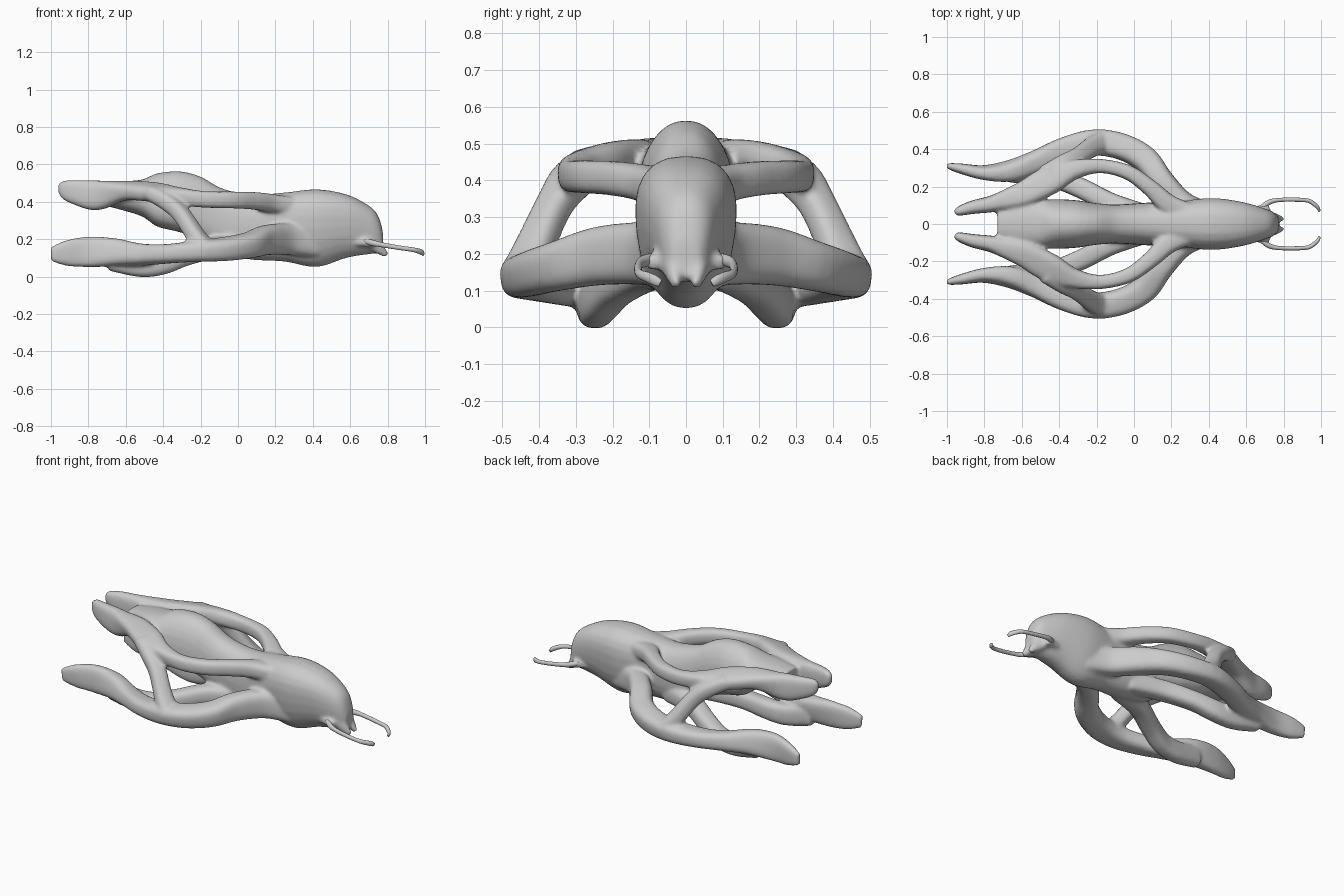
import bpy, bmesh, math
from mathutils import Vector

N = 24  # points around each limb


def spline(rows, steps=5):
    """Catmull-Rom through rows of (x, y, z, half_width, half_height, roll)."""
    out = []
    for i in range(len(rows) - 1):
        p = [rows[max(i - 1, 0)], rows[i], rows[i + 1], rows[min(i + 2, len(rows) - 1)]]
        for s in range(steps):
            t = s / steps
            out.append([0.5 * (2 * b + (c - a) * t + (2 * a - 5 * b + 4 * c - d) * t * t
                               + (3 * b - a - 3 * c + d) * t ** 3) for a, b, c, d in zip(*p)])
    out.append(list(rows[-1]))
    return out


def loft(bm, rows, side=1, upright=False, power=0.7):
    """Closed tube swept along the rows; upright ones use the last value as top-heaviness."""
    pts = spline(rows)
    pos = [Vector(p[:3]) for p in pts]
    rings = []
    for i, p in enumerate(pts):
        t = (pos[min(i + 1, len(pos) - 1)] - pos[max(i - 1, 0)]).normalized()
        roll, pear = p[5], 0
        if upright:
            t, roll, pear = Vector((-1, 0, 0)), 0, p[5]
        s = t.cross(Vector((0, 0, 1))).normalized()
        u = s.cross(t)
        c, n = math.cos(roll), math.sin(roll)
        s, u = s * c + u * n, u * c - s * n
        ring = []
        for k in range(N):
            a = 2 * math.pi * k / N
            ca, sa = math.cos(a), math.sin(a)
            v = (pos[i] + s * p[3] * (1 + pear * sa) * math.copysign(abs(ca) ** power, ca)
                 + u * p[4] * math.copysign(abs(sa) ** power, sa))
            ring.append(bm.verts.new((v.x, v.y * side, v.z)))
        rings.append(ring)
    for a, b in zip(rings, rings[1:]):
        for k in range(N):
            bm.faces.new((a[k], a[(k + 1) % N], b[(k + 1) % N], b[k]))
    bm.faces.new(rings[0])
    bm.faces.new(rings[-1])


def finish(bm, name):
    bmesh.ops.recalc_face_normals(bm, faces=bm.faces)
    me = bpy.data.meshes.new(name)
    bm.to_mesh(me)
    bm.free()
    for f in me.polygons:
        f.use_smooth = True
    ob = bpy.data.objects.new(name, me)
    bpy.context.collection.objects.link(ob)
    return ob


# central body, nose to tail, with the hump near the back
body = [(.775, 0, .19, .035, .05, 0), (.75, 0, .225, .06, .10, 0), (.70, 0, .25, .082, .13, .1),
        (.58, 0, .27, .115, .17, .2), (.42, 0, .259, .135, .208, .22), (.25, 0, .265, .122, .185, .15),
        (.08, 0, .265, .115, .175, 0), (-.08, 0, .295, .105, .175, 0), (-.2, 0, .365, .11, .17, -.15),
        (-.31, 0, .40, .125, .163, -.2), (-.43, 0, .41, .13, .143, -.2), (-.51, 0, .42, .13, .10, 0),
        (-.6, 0, .43, .125, .08, 0), (-.73, 0, .44, .09, .055, 0)]
# upper arm, bows out then ends in a deep pointed blade
upper = [(.33, .05, .37, .05, .05, 0), (.19, .10, .39, .055, .05, 0), (.09, .19, .405, .045, .047, 0),
         (-.03, .275, .41, .04, .045, 0), (-.18, .31, .413, .038, .044, 0), (-.32, .29, .43, .052, .047, -.2),
         (-.45, .235, .452, .078, .046, -.25), (-.6, .155, .46, .068, .05, -.2), (-.75, .11, .435, .046, .08, 0),
         (-.86, .09, .45, .036, .068, 0), (-.93, .07, .465, .026, .05, 0), (-.958, .06, .465, .015, .03, 0)]
# lower arm, wide bow and long blade
lower = [(.42, .05, .18, .06, .08, 0), (.27, .11, .20, .06, .085, 0), (.15, .23, .195, .065, .08, 0),
         (.06, .345, .168, .07, .068, -.15), (-.07, .415, .148, .07, .062, -.2), (-.22, .435, .137, .07, .057, -.1),
         (-.38, .395, .122, .066, .052, .05), (-.52, .335, .118, .06, .058, .2), (-.66, .285, .13, .055, .075, .2),
         (-.8, .275, .132, .038, .082, .1), (-.92, .295, .125, .028, .068, 0), (-1.0, .312, .12, .015, .038, 0)]
# strut joining lower arm to upper arm, flared at both ends
strut = [(-.16, .44, .13, .07, .06, 0), (-.22, .415, .21, .055, .047, 0),
         (-.30, .36, .33, .05, .045, 0), (-.37, .31, .40, .065, .048, 0), (-.46, .25, .45, .07, .045, 0)]
# inner branch from the belly to the lower blade
branch = [(.08, .05, .16, .05, .06, 0), (-.12, .11, .155, .055, .058, 0), (-.28, .19, .112, .055, .054, 0),
          (-.40, .235, .072, .052, .06, 0), (-.52, .25, .062, .046, .064, 0), (-.68, .265, .095, .04, .064, 0)]
# small jaw points
jaw = [(.70, .045, .19, .03, .04, 0), (.755, .035, .15, .022, .03, 0), (.795, .025, .112, .012, .014, 0)]
# socket where each feeler leaves the head
socket = [(.60, .06, .19, .025, .025, 0), (.67, .075, .185, .024, .024, 0), (.72, .098, .175, .018, .02, 0)]

bm = bmesh.new()
loft(bm, body, upright=True, power=0.85)
for sgn in (1, -1):
    for part in (upper, lower, strut, branch, jaw, socket):
        loft(bm, part, sgn)
hull = finish(bm, "organic_hull")

# fuse the limbs into one flowing skin
m = hull.modifiers.new("fuse", 'REMESH')
m.mode = 'VOXEL'
m.voxel_size = 0.01
m.use_smooth_shade = True
m = hull.modifiers.new("soften", 'SMOOTH')
m.factor = 0.5
m.iterations = 8

# thin feelers in front of the head
feeler = [(.68, .085, .19, .014, .014, 0), (.72, .115, .18, .014, .016, 0), (.77, .128, .17, .011, .013, 0),
          (.86, .130, .155, .011, .012, 0), (.93, .125, .145, .011, .012, 0), (.965, .105, .137, .011, .014, 0),
          (.985, .085, .128, .009, .014, 0), (.99, .07, .12, .006, .010, 0)]
for sgn, name in ((1, "feeler_left"), (-1, "feeler_right")):
    bm = bmesh.new()
    loft(bm, feeler, sgn, power=1)
    finish(bm, name)
